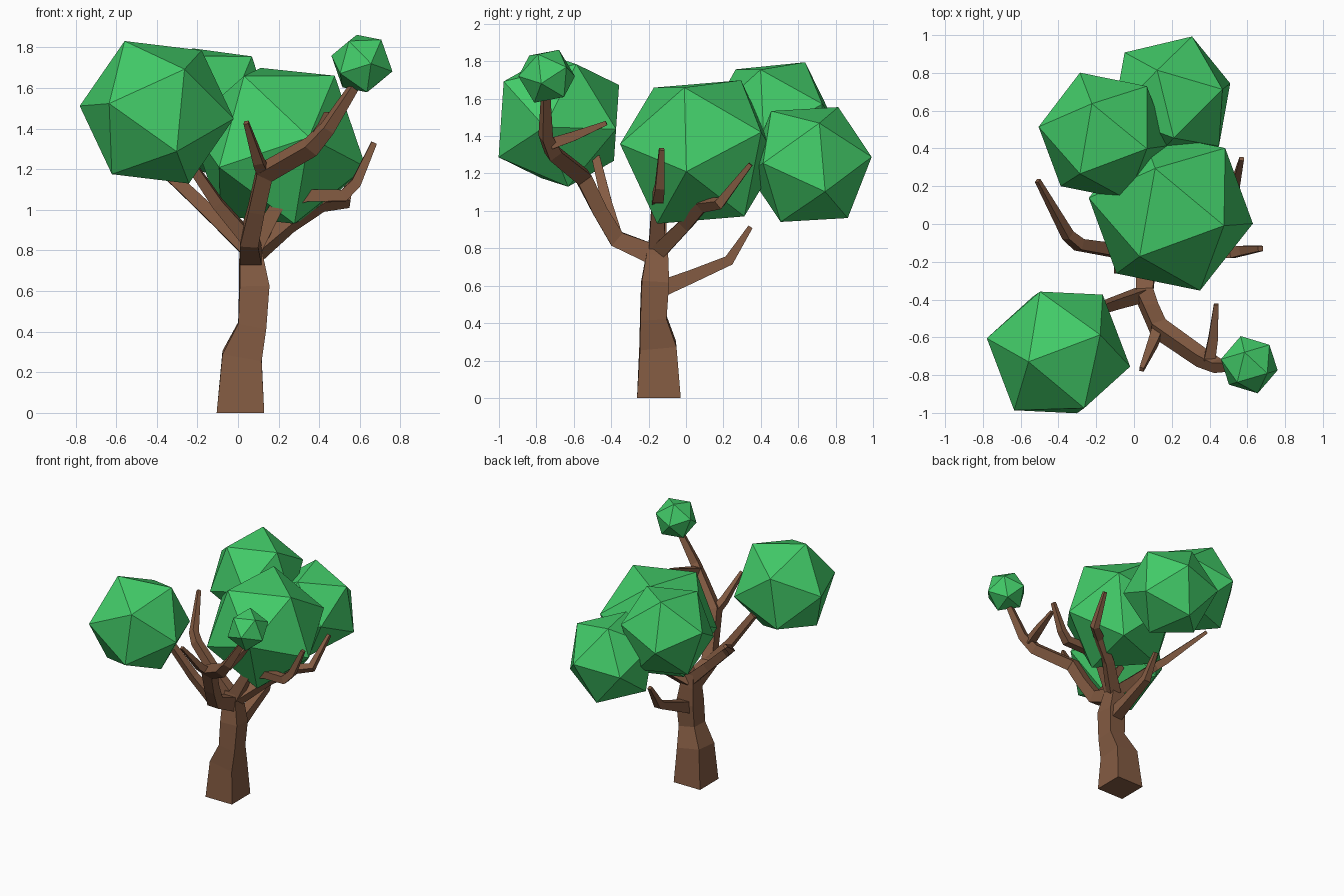
import bpy, bmesh
from mathutils import Vector, Matrix

if "Cube" in bpy.data.objects:
    bpy.data.objects.remove(bpy.data.objects["Cube"])


def material(name, rgb):
    m = bpy.data.materials.new(name)
    m.diffuse_color = (*rgb, 1)
    m.use_nodes = True
    m.node_tree.nodes["Principled BSDF"].inputs["Base Color"].default_value = m.diffuse_color
    return m


BARK = material("bark", (0.23, 0.105, 0.055))
LEAF = material("leaf", (0.055, 0.60, 0.14))


def finish(name, bm, mat):
    bmesh.ops.recalc_face_normals(bm, faces=bm.faces[:])
    me = bpy.data.meshes.new(name)
    bm.to_mesh(me)
    bm.free()
    me.materials.append(mat)
    ob = bpy.data.objects.new(name, me)
    bpy.context.collection.objects.link(ob)
    return ob


def limb(name, path):
    """Square tube through (x, y, z, half_width) points."""
    pts = [Vector(p[:3]) for p in path]
    bm = bmesh.new()
    rings, side = [], None
    for i, p in enumerate(pts):
        a = (p - pts[i - 1]).normalized() if i else Vector((0, 0, 0))
        b = (pts[i + 1] - p).normalized() if i < len(pts) - 1 else Vector((0, 0, 0))
        t = (a + b).normalized()
        if name == "trunk" and i == 0:
            t = Vector((0, 0, 1))
        if side is None:
            side = Vector((1, 0, 0)) if abs(t.x) < 0.8 else Vector((0, 1, 0))
        side = (side - t * side.dot(t)).normalized()
        up = t.cross(side)
        r = path[i][3]
        rings.append([bm.verts.new(p + side * r * u + up * r * v)
                      for u, v in ((1, 1), (-1, 1), (-1, -1), (1, -1))])
    for lo, hi in zip(rings, rings[1:]):
        for k in range(4):
            n = (k + 1) % 4
            bm.faces.new((lo[k], lo[n], hi[n], hi[k]))
    bm.faces.new(rings[0])
    bm.faces.new(rings[-1])
    return finish(name, bm, BARK)


def foliage(name, centre, radius, u, v):
    """Icosahedron turned so that one edge joins the directions u and v."""
    u, v = Vector(u).normalized(), Vector(v).normalized()
    z = (u + v).normalized()
    y = (u - v).normalized()
    x = y.cross(z)
    turn = Matrix((x, y, z)).transposed()
    g = (1 + 5 ** 0.5) / 2
    bm = bmesh.new()
    for a in (-1, 1):
        for b in (-g, g):
            for c in ((0, a, b), (a, b, 0), (b, 0, a)):
                bm.verts.new(Vector(centre) + turn @ Vector(c).normalized() * radius)
    bmesh.ops.convex_hull(bm, input=bm.verts[:])
    return finish(name, bm, LEAF)


# Trunk and branches
limb("trunk", [(.012, -.145, 0, .117), (.02, -.15, .28, .098), (.07, -.175, .43, .07),
               (.08, -.165, .62, .073), (.065, -.155, .76, .058), (.06, -.15, .86, .045)])
limb("front_branch", [(.065, -.16, .76, .055), (.055, -.37, .85, .045), (.09, -.46, 1.0, .04),
                      (.13, -.55, 1.18, .042), (.36, -.71, 1.31, .038),
                      (.44, -.75, 1.40, .03), (.60, -.75, 1.65, .018)])
limb("front_twig", [(.13, -.55, 1.17, .03), (.10, -.63, 1.24, .025), (.04, -.77, 1.43, .012)])
limb("front_side_twig", [(.40, -.72, 1.36, .03), (.42, -.60, 1.40, .025), (.435, -.425, 1.47, .012)])
limb("left_front_branch", [(.055, -.37, .85, .035), (-.10, -.42, 1.03, .028), (-.27, -.48, 1.28, .022)])
limb("left_branch", [(.06, -.15, .80, .042), (-.10, -.14, .95, .034),
                     (-.29, -.11, 1.13, .03), (-.35, -.06, 1.18, .026), (-.51, .23, 1.36, .012)])
limb("right_branch", [(.07, -.155, .80, .045), (.20, -.15, 1.03, .034), (.34, -.15, 1.07, .03),
                      (.52, -.15, 1.07, .03), (.58, -.14, 1.13, .025), (.67, -.13, 1.33, .014)])
limb("right_back_branch", [(.08, -.14, .79, .042), (.25, 0, .93, .034), (.41, .09, 1.03, .03),
                           (.53, .18, 1.04, .026), (.57, .345, 1.25, .012)])
limb("back_branch", [(.08, -.13, .585, .045), (.08, .02, .645, .036),
                     (.08, .23, .735, .028), (.08, .345, .915, .013)])

# Foliage
foliage("foliage_front_left", (-.40, -.68, 1.48), .388, (-.16, -.05, .35), (.225, .095, .307))
foliage("foliage_centre", (.195, .07, 1.315), .452, (-.09, .225, .405), (-.163, -.23, .345))
foliage("foliage_back_left", (-.16, .465, 1.485), .36, (-.055, .17, .32), (.225, -.06, .28))
foliage("foliage_back", (.20, .66, 1.248), .352, (-.08, .16, .318), (.01, -.19, .265))
foliage("foliage_front_right", (.61, -.745, 1.72), .158, (-.03, .07, .14), (.10, -.05, .115))
